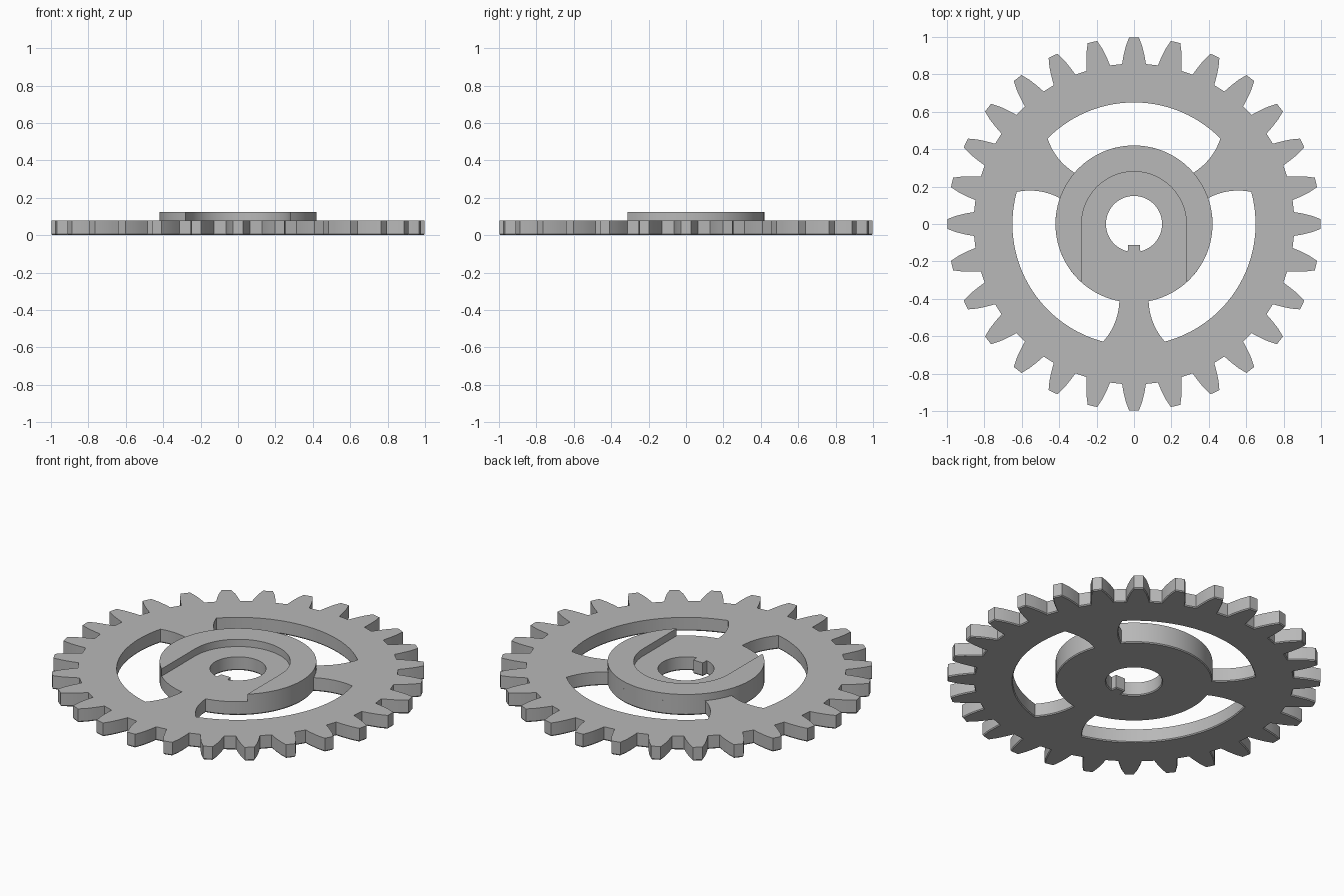
import bpy, bmesh
from math import radians, sin, cos, atan2, degrees
from mathutils import Vector, Matrix

TEETH = 28
HUB_R, RECESS_R, BORE_R, WINDOW_R = 0.42, 0.28, 0.15, 0.65
RIM_Z, HUB_Z, CHAMFER = 0.08, 0.123, 0.006

cube = bpy.data.objects.get("Cube")
if cube:
    bpy.data.objects.remove(cube)

grey = bpy.data.materials.new("plain grey")
grey.use_nodes = True
colour = (0.48, 0.48, 0.48, 1)
grey.diffuse_color = colour
grey.node_tree.nodes["Principled BSDF"].inputs["Base Color"].default_value = colour


def arc(radius, start, end, steps):
    """Points along an arc about the centre, angles in degrees."""
    angles = [radians(start + (end - start) * i / steps) for i in range(steps + 1)]
    return [Vector((radius * cos(a), radius * sin(a))) for a in angles]


def turned(points, degrees_round):
    turn = Matrix.Rotation(radians(degrees_round), 2)
    return [turn @ p for p in points]


def angle_of(p):
    return degrees(atan2(p.y, p.x))


def plate(name, loops, bottom, top, chamfer=0):
    """Fill an outline with holes, extrude it and chamfer its lower edges."""
    bm = bmesh.new()
    for loop in loops:
        verts = [bm.verts.new((p.x, p.y, bottom + chamfer)) for p in loop]
        for a, b in zip(verts, verts[1:] + verts[:1]):
            bm.edges.new((a, b))
    bmesh.ops.triangle_fill(bm, use_beauty=True, edges=bm.edges[:], normal=(0, 0, 1))
    base = bm.faces[:]
    raised = bmesh.ops.extrude_face_region(bm, geom=base, use_keep_orig=True)
    bmesh.ops.translate(bm, vec=(0, 0, top - bottom - chamfer),
                        verts=[v for v in raised["geom"] if isinstance(v, bmesh.types.BMVert)])
    bmesh.ops.recalc_face_normals(bm, faces=bm.faces[:])
    if chamfer:
        bmesh.ops.inset_region(bm, faces=base, thickness=chamfer * 0.7,
                               depth=chamfer, use_even_offset=True)
    mesh = bpy.data.meshes.new(name)
    bm.to_mesh(mesh)
    bm.free()
    mesh.materials.append(grey)
    obj = bpy.data.objects.new(name, mesh)
    bpy.context.collection.objects.link(obj)
    bpy.ops.object.select_all(action="DESELECT")
    obj.select_set(True)
    bpy.context.view_layer.objects.active = obj
    bpy.ops.object.shade_smooth_by_angle(angle=radians(25))
    return obj


# Toothed outline: one curved flank, mirrored and repeated
flank = [Vector(p) for p in ((0.855, -0.064), (0.90, -0.056), (0.95, -0.044), (0.998, -0.026))]
tooth = flank + [Vector((p.x, -p.y)) for p in reversed(flank)]
outline = [p for i in range(TEETH) for p in turned(tooth, i * 360 / TEETH)]

# Window between two spokes, with curved spoke sides
inner, middle, outer = Vector((0.078, -0.413)), Vector((0.103, -0.53)), Vector((0.165, -0.629))
control = 2 * middle - (inner + outer) / 2
side = [inner * (1 - t) ** 2 + control * 2 * t * (1 - t) + outer * t * t
        for t in (i / 8 for i in range(9))]
far_side = turned([Vector((-p.x, p.y)) for p in reversed(side)], 120)
window = (side
          + arc(WINDOW_R, angle_of(outer), angle_of(far_side[0]), 28)[1:-1]
          + far_side
          + arc(HUB_R, angle_of(far_side[-1]), angle_of(inner), 28)[1:-1])

# Round bore with a key standing into it at the front
bore = arc(BORE_R, -77, 257, 56) + [Vector((-0.031, -0.112)), Vector((0.031, -0.112))]

plate("gear_wheel", [outline, bore] + [turned(window, a) for a in (0, 120, 240)],
      0, RIM_Z, CHAMFER)

# Raised hub collar, open at the front
lip = -degrees(atan2((HUB_R ** 2 - RECESS_R ** 2) ** 0.5, RECESS_R))
collar = arc(HUB_R, lip, 180 - lip, 72) + arc(RECESS_R, 180, 0, 40)
plate("hub_collar", [collar], RIM_Z, HUB_Z)
